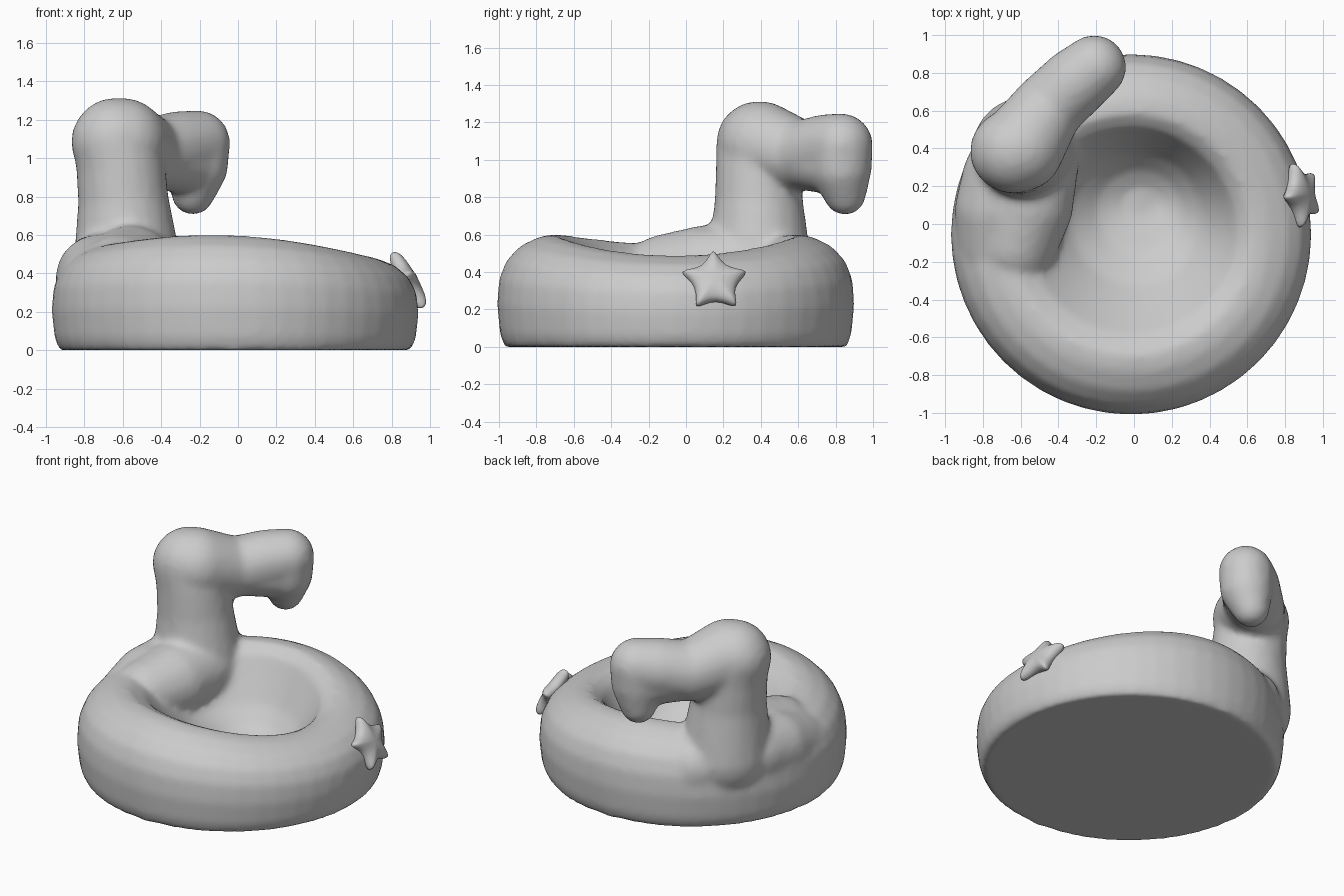
import bpy, bmesh
from math import sin, cos, pi, radians
from mathutils import Vector, Matrix

cube = bpy.data.objects.get("Cube")
if cube:
    bpy.data.objects.remove(cube)

grey = bpy.data.materials.new("soft_grey")
grey.use_nodes = True
COLOUR = (0.6, 0.6, 0.6, 1)
grey.diffuse_color = COLOUR
grey.node_tree.nodes["Principled BSDF"].inputs["Base Color"].default_value = COLOUR


def finish(bm, name):
    bmesh.ops.recalc_face_normals(bm, faces=bm.faces)
    for f in bm.faces:
        f.smooth = True
    mesh = bpy.data.meshes.new(name)
    bm.to_mesh(mesh)
    bm.free()
    mesh.materials.append(grey)
    obj = bpy.data.objects.new(name, mesh)
    bpy.context.collection.objects.link(obj)
    return obj


def add_ring_body(bm, sides=48):
    """Lathe a puffy ring with a bowl in the middle; rim height varies by angle."""
    centre, bowl = Vector((-0.015, -0.055, 0)), Vector((0.05, 0.14, 0))
    # radius, height as a share of the rim height
    profile = [(0.915, 0), (0.94, 0.12), (0.955, 0.38), (0.945, 0.6), (0.905, 0.77),
               (0.83, 0.9), (0.73, 0.98), (0.64, 1), (0.55, 0.91), (0.46, 0.7),
               (0.35, 0.45), (0.22, 0.27), (0.09, 0.18)]
    rings = []
    for r, h in profile:
        ring = []
        for i in range(sides):
            a = 2 * pi * i / sides
            rim = 0.56 - 0.03 * cos(a) - 0.04 * cos(2 * a)
            mid = centre.lerp(bowl, max(0, 1 - r / 0.6))
            ring.append(bm.verts.new(mid + Vector((r * cos(a), r * sin(a), h * rim))))
        rings.append(ring)
    for lo, hi in zip(rings, rings[1:]):
        for i in range(sides):
            j = (i + 1) % sides
            bm.faces.new((lo[i], lo[j], hi[j], hi[i]))
    bm.faces.new(rings[0][::-1])
    bm.faces.new(rings[-1])
    bmesh.ops.recalc_face_normals(bm, faces=bm.faces)


def add_limb(bm, *points):
    """Join a chain of balls (x, y, z, radius) with rounded hulls."""
    for pair in zip(points, points[1:]):
        part = bmesh.new()
        for x, y, z, r in pair:
            bmesh.ops.create_icosphere(part, subdivisions=3, radius=r,
                                       matrix=Matrix.Translation((x, y, z)))
        hull = bmesh.ops.convex_hull(part, input=part.verts)
        spare = {v for v in hull["geom_interior"] + hull["geom_unused"]
                 if isinstance(v, bmesh.types.BMVert)}
        bmesh.ops.delete(part, geom=list(spare), context="VERTS")
        # copy the clean hull into the body
        copies = {v: bm.verts.new(v.co) for v in part.verts}
        for f in part.faces:
            bm.faces.new([copies[v] for v in f.verts])
        part.free()


body = bmesh.new()
add_ring_body(body)
# Shoulder hump and the full outer skirt below the neck
add_limb(body, (-0.62, -0.12, 0.39, 0.21), (-0.56, 0.1, 0.41, 0.24),
         (-0.53, 0.33, 0.42, 0.24))
add_limb(body, (-0.73, -0.12, 0.33, 0.21), (-0.73, 0.08, 0.38, 0.22),
         (-0.69, 0.25, 0.4, 0.22), (-0.6, 0.4, 0.4, 0.22), (-0.45, 0.54, 0.36, 0.22))
add_limb(body, (-0.73, 0.08, 0.22, 0.22), (-0.62, 0.36, 0.22, 0.22),
         (-0.45, 0.54, 0.22, 0.22))
# Neck
add_limb(body, (-0.575, 0.39, 0.42, 0.285), (-0.595, 0.39, 0.76, 0.238),
         (-0.61, 0.39, 0.95, 0.232), (-0.64, 0.385, 1.09, 0.225))
# Head and bill
add_limb(body, (-0.65, 0.385, 1.085, 0.22), (-0.6, 0.4, 1.085, 0.23),
         (-0.46, 0.61, 1.02, 0.19), (-0.31, 0.75, 1.06, 0.185), (-0.21, 0.83, 1.08, 0.17))
add_limb(body, (-0.46, 0.61, 1.02, 0.18), (-0.28, 0.77, 0.98, 0.165))
add_limb(body, (-0.21, 0.83, 1.08, 0.17), (-0.215, 0.83, 0.96, 0.165),
         (-0.235, 0.85, 0.815, 0.112))
float_body = finish(body, "ring_float_body")
remesh = float_body.modifiers.new("fuse", "REMESH")
remesh.mode = "VOXEL"
remesh.voxel_size = 0.022
remesh.use_smooth_shade = True
soften = float_body.modifiers.new("soften", "SMOOTH")
soften.factor = 0.5
soften.iterations = 8

# Puffy star stuck to the side of the ring
star = bmesh.new()
layers = []
for scale, depth in ((0.95, -0.06), (1.05, 0), (0.8, 0.03)):
    ring = []
    for i in range(10):
        r = (0.235 if i % 2 == 0 else 0.08) * scale
        a = pi / 2 + i * pi / 5
        ring.append(star.verts.new((r * cos(a), r * sin(a), depth)))
    layers.append(ring)
tip = star.verts.new((0, 0, 0.05))
for lo, hi in zip(layers, layers[1:]):
    for i in range(10):
        j = (i + 1) % 10
        star.faces.new((lo[i], lo[j], hi[j], hi[i]))
for i in range(10):
    star.faces.new((layers[-1][i], layers[-1][(i + 1) % 10], tip))
star.faces.new(layers[0][::-1])
side_star = finish(star, "side_star")
side_star.location = (0.895, 0.155, 0.355)
side_star.rotation_euler = (radians(63), 0, radians(97))
puff = side_star.modifiers.new("puff", "SUBSURF")
puff.levels = puff.render_levels = 2
